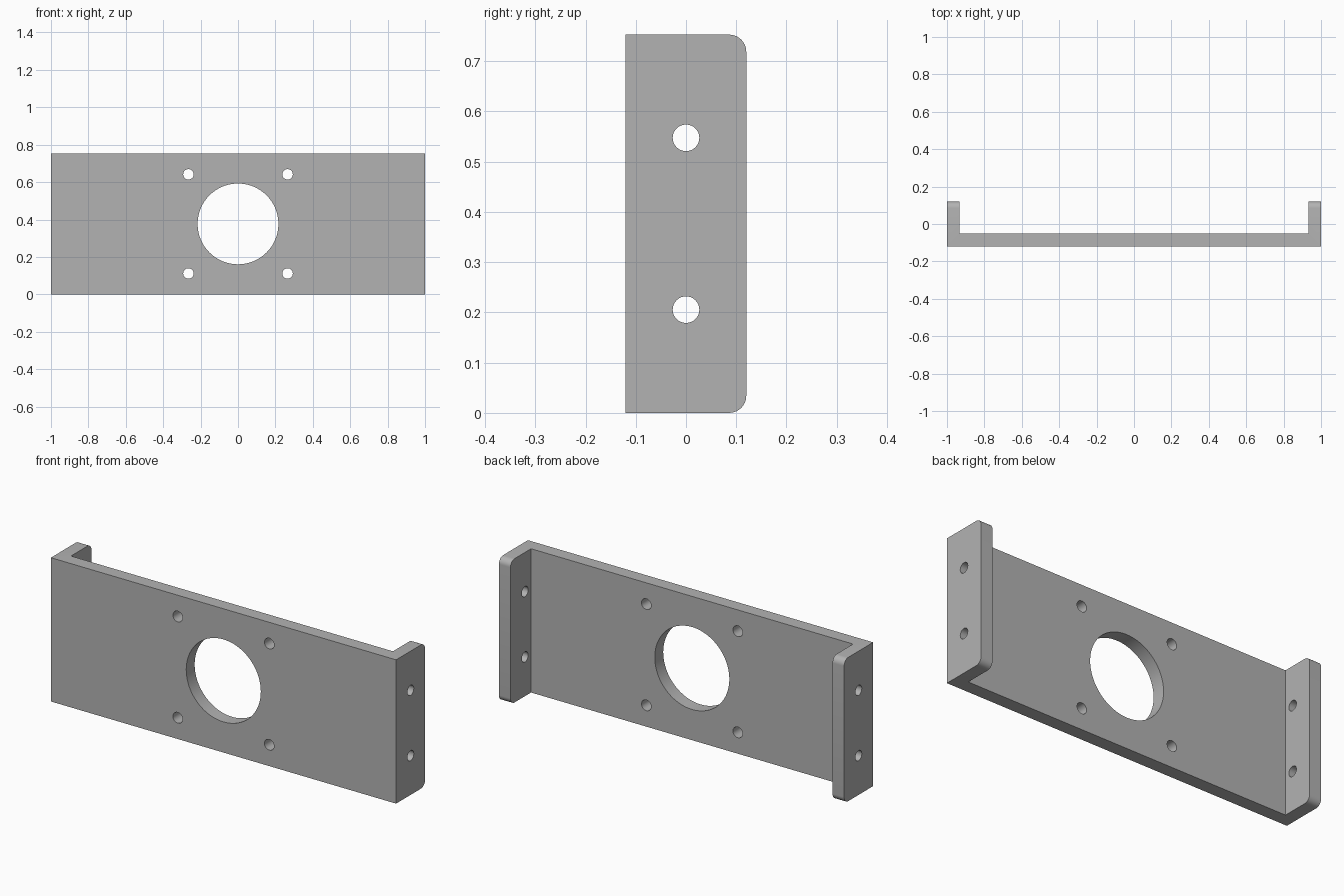
import bpy, bmesh, math
from mathutils import Matrix

cube = bpy.data.objects.get("Cube")
if cube:
    bpy.data.objects.remove(cube, do_unlink=True)

HEIGHT, DEPTH = 0.753, 0.12       # full height, half depth
WEB, FLANGE = 0.07, 0.067         # sheet thickness of the plate and the ends
CORNER = 0.034

grey = bpy.data.materials.new("grey metal")
grey.use_nodes = True
grey.diffuse_color = (0.45, 0.45, 0.45, 1)
grey.node_tree.nodes["Principled BSDF"].inputs["Base Color"].default_value = (0.45, 0.45, 0.45, 1)


def add_object(name, bm):
    bmesh.ops.recalc_face_normals(bm, faces=bm.faces)
    mesh = bpy.data.meshes.new(name)
    bm.to_mesh(mesh)
    bm.free()
    mesh.materials.append(grey)
    obj = bpy.data.objects.new(name, mesh)
    bpy.context.collection.objects.link(obj)
    return obj


# Channel: U-shaped profile extruded upwards
inner, web_back = 1 - FLANGE, WEB - DEPTH
half = [(1, -DEPTH), (1, DEPTH), (inner, DEPTH), (inner, web_back)]
profile = half + [(-x, y) for x, y in reversed(half)]
bm = bmesh.new()
base = bm.faces.new([bm.verts.new((x, y, 0)) for x, y in profile])
top = bmesh.ops.extrude_face_region(bm, geom=[base])["geom"]
bmesh.ops.translate(bm, vec=(0, 0, HEIGHT),
                    verts=[v for v in top if isinstance(v, bmesh.types.BMVert)])

# Rounded rear corners on both end flanges
rear = [e for e in bm.edges
        if all(v.co.y > DEPTH - 0.001 for v in e.verts)
        and abs(e.verts[0].co.z - e.verts[1].co.z) < 0.001]
bmesh.ops.bevel(bm, geom=rear, offset=CORNER, segments=8, profile=0.5, affect='EDGES')
bracket = add_object("mounting_bracket", bm)

# Hole cutters: bore and four screw holes in the plate, two holes through the ends
cutters = bmesh.new()


def drill(location, radius, length, axis, sides):
    turn = Matrix.Rotation(math.pi / 2, 4, axis)
    bmesh.ops.create_cone(cutters, cap_ends=True, segments=sides, radius1=radius,
                          radius2=radius, depth=length,
                          matrix=Matrix.Translation(location) @ turn)


mid = HEIGHT / 2
plate_y = WEB / 2 - DEPTH
drill((0, plate_y, mid), 0.216, 0.12, 'X', 96)
for side in (-1, 1):
    for level in (-1, 1):
        drill((side * 0.265, plate_y, mid + level * 0.265), 0.028, 0.12, 'X', 32)
        drill((side * (1 - FLANGE / 2), 0, mid + level * 0.171), 0.0265, 0.12, 'Y', 32)
cutter = add_object("hole_cutter", cutters)
cutter.hide_render = True

cut = bracket.modifiers.new("holes", 'BOOLEAN')
cut.operation = 'DIFFERENCE'
cut.solver = 'EXACT'
cut.object = cutter

# Apply the cut, then smooth the round walls
bpy.ops.object.select_all(action='DESELECT')
bracket.select_set(True)
bpy.context.view_layer.objects.active = bracket
bpy.ops.object.modifier_apply(modifier=cut.name)
bpy.data.objects.remove(cutter, do_unlink=True)
bpy.ops.object.shade_smooth_by_angle(angle=math.radians(30))
